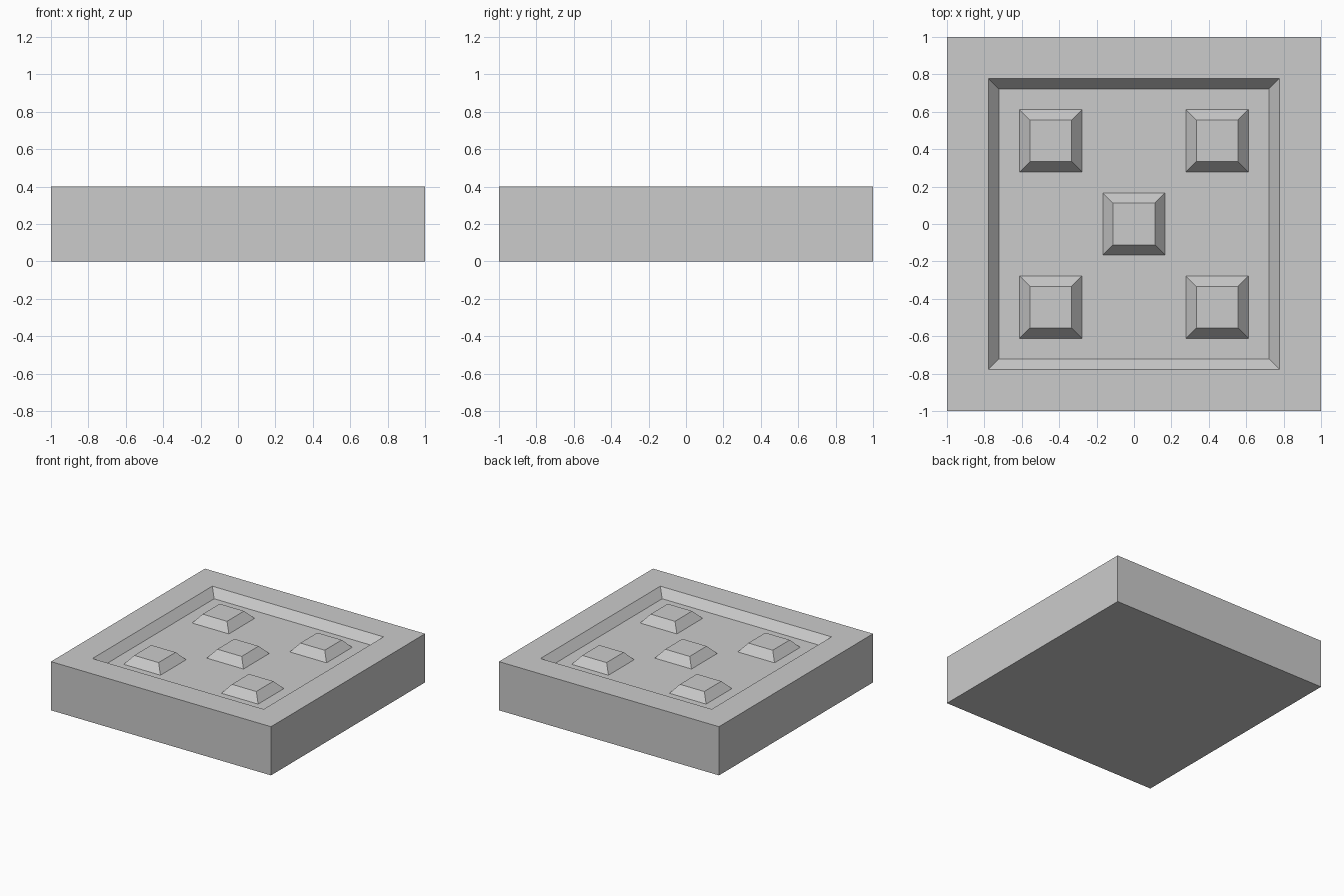
import bpy
import bmesh

cube = bpy.data.objects.get("Cube")
if cube:
    bpy.data.objects.remove(cube, do_unlink=True)

HEIGHT = 0.4
DEPTH = 0.067      # recess depth, also the stud height
SLOPE = 0.056      # horizontal run of every sloped wall
FLOOR = HEIGHT - DEPTH

grey = bpy.data.materials.new("light grey")
grey.use_nodes = True
colour = (0.6, 0.6, 0.6, 1)
grey.diffuse_color = colour
grey.node_tree.nodes["Principled BSDF"].inputs["Base Color"].default_value = colour


def square(bm, half, z):
    """Ring of four corners, counter-clockwise from above."""
    return [bm.verts.new((sx * half, sy * half, z))
            for sx, sy in ((-1, -1), (1, -1), (1, 1), (-1, 1))]


def stepped_block(name, levels, location=(0, 0, 0), closed_base=True):
    """Join square rings, given as (half width, height), into one flat-faced shell."""
    bm = bmesh.new()
    rings = [square(bm, half, z) for half, z in levels]
    for low, high in zip(rings, rings[1:]):
        for i in range(4):
            j = (i + 1) % 4
            bm.faces.new((low[i], low[j], high[j], high[i]))
    bm.faces.new(rings[-1])
    if closed_base:
        bm.faces.new(rings[0][::-1])
    mesh = bpy.data.meshes.new(name)
    bm.to_mesh(mesh)
    bm.free()
    mesh.materials.append(grey)
    obj = bpy.data.objects.new(name, mesh)
    obj.location = location
    bpy.context.collection.objects.link(obj)
    return obj


# Tile with a flat rim and a sloped recess
RIM = 0.778
stepped_block("tile_body", [(1, 0), (1, HEIGHT), (RIM, HEIGHT), (RIM - SLOPE, FLOOR)])

# Five tapered studs, flush with the rim
STUD = 0.167
SPACING = 0.444
spots = {"centre": (0, 0), "front_right": (-1, -1), "front_left": (1, -1),
         "back_right": (-1, 1), "back_left": (1, 1)}
for place, (sx, sy) in spots.items():
    stepped_block("stud_" + place, [(STUD, 0), (STUD - SLOPE, DEPTH)],
                  (sx * SPACING, sy * SPACING, FLOOR), closed_base=False)
